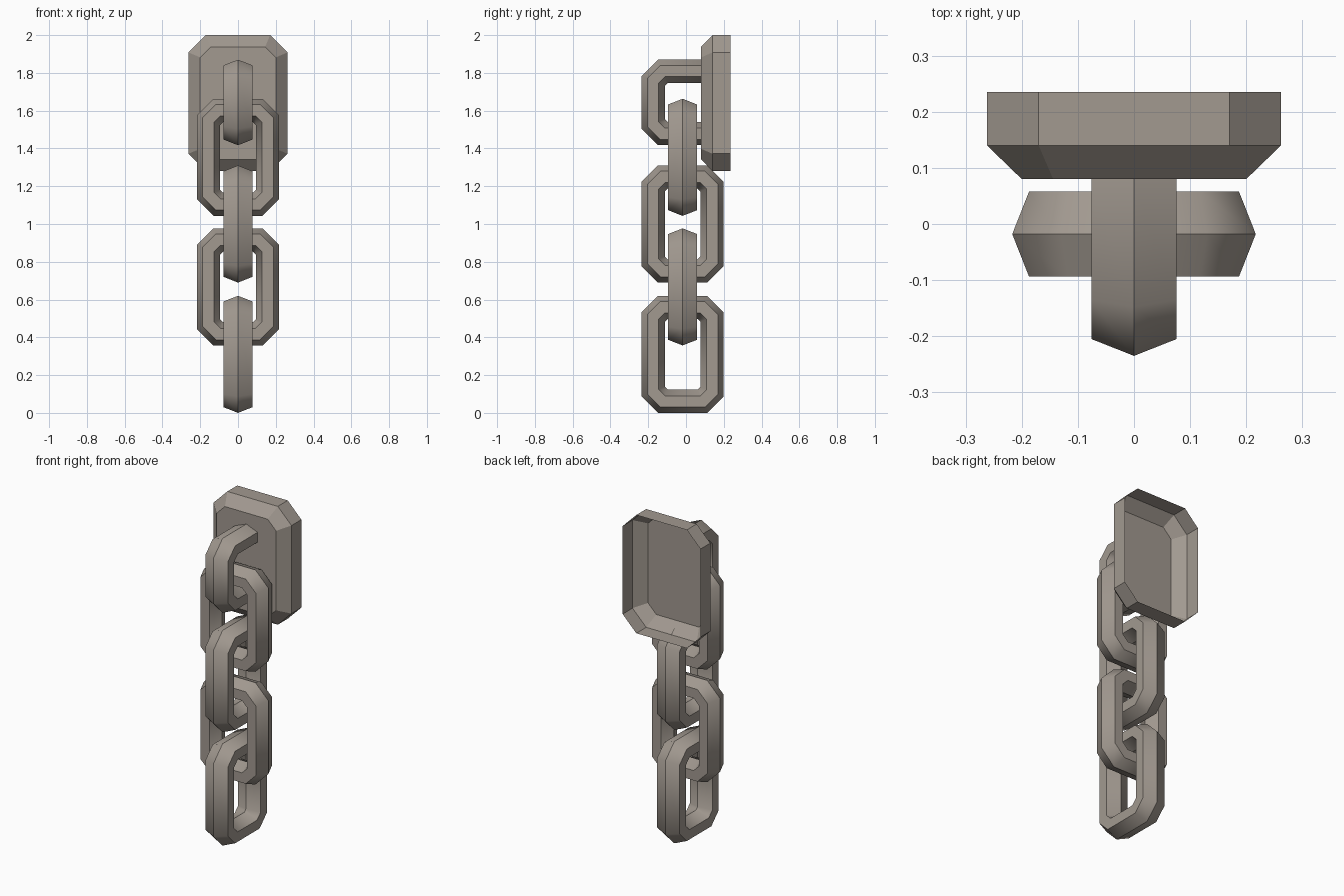
import bpy, bmesh, math

if "Cube" in bpy.data.objects:
    bpy.data.objects.remove(bpy.data.objects["Cube"])

metal = bpy.data.materials.new("warm grey metal")
metal.diffuse_color = (0.36, 0.32, 0.28, 1)
metal.use_nodes = True
metal.node_tree.nodes["Principled BSDF"].inputs["Base Color"].default_value = metal.diffuse_color

CY = -0.018          # chain axis in y
HALF_W = 0.217       # half width of a link
CHAMFER = 0.087
# link cross-section: (inset from outer ridge, sideways offset)
SECTION = [(0, 0), (0.03, 0.076), (0.09, 0.076), (0.123, 0),
           (0.09, -0.076), (0.03, -0.076)]


def finish(bm, name):
    bmesh.ops.recalc_face_normals(bm, faces=bm.faces[:])
    me = bpy.data.meshes.new(name)
    bm.to_mesh(me)
    bm.free()
    me.materials.append(metal)
    ob = bpy.data.objects.new(name, me)
    bpy.context.collection.objects.link(ob)
    return ob


def octagon(x0, x1, z0, z1, c):
    return [(x1 - c, z1), (x0 + c, z1), (x0, z1 - c), (x0, z0 + c),
            (x0 + c, z0), (x1 - c, z0), (x1, z0 + c), (x1, z1 - c)]


def link(name, z0, z1, along_y, wall=None):
    """Chamfered ring; with wall set, an open hook whose arms end at y = wall."""
    bm = bmesh.new()
    loops = []
    for d, s in SECTION:
        c = CHAMFER - d * (2 - math.sqrt(2))
        pts = octagon(-HALF_W + d, HALF_W - d, z0 + d, z1 - d, c)
        if wall is not None:
            pts = [(wall - CY, z1 - d)] + pts[1:5] + [(wall - CY, z0 + d)]
        loops.append([bm.verts.new((s, CY + u, z) if along_y else (u, CY + s, z))
                      for u, z in pts])
    n = len(loops[0])
    for i in range(len(loops)):
        a, b = loops[i], loops[(i + 1) % len(loops)]
        for k in range(n if wall is None else n - 1):
            m = (k + 1) % n
            bm.faces.new((a[k], a[m], b[m], b[k])).smooth = True
    # ridges running along the link stay crisp, corners shade smoothly
    for lp in loops:
        for k in range(n):
            e = bm.edges.get((lp[k], lp[(k + 1) % n]))
            if e:
                e.smooth = False
    return finish(bm, name)


# four hanging links, alternating direction
for i, z in enumerate((0.0, 0.357, 0.69, 1.043)):
    link("chain_link_%d" % (i + 1), z, z + 0.62, i % 2 == 0)

# hook link fixed to the wall plate
link("anchor_link", 1.417, 1.87, True, wall=0.08)

# wall plate: bevelled octagonal shell, open at the back
bm = bmesh.new()
rings = []
for y, hx, z0, z1, c in ((0.235, 0.262, 1.28, 2.0, 0.092),
                         (0.14, 0.262, 1.28, 2.0, 0.092),
                         (0.08, 0.2, 1.342, 1.938, 0.056)):
    rings.append([bm.verts.new((x, y, z)) for x, z in octagon(-hx, hx, z0, z1, c)])
for a, b in zip(rings, rings[1:]):
    for k in range(8):
        m = (k + 1) % 8
        bm.faces.new((a[k], a[m], b[m], b[k]))
bm.faces.new(rings[-1])
finish(bm, "wall_plate")
